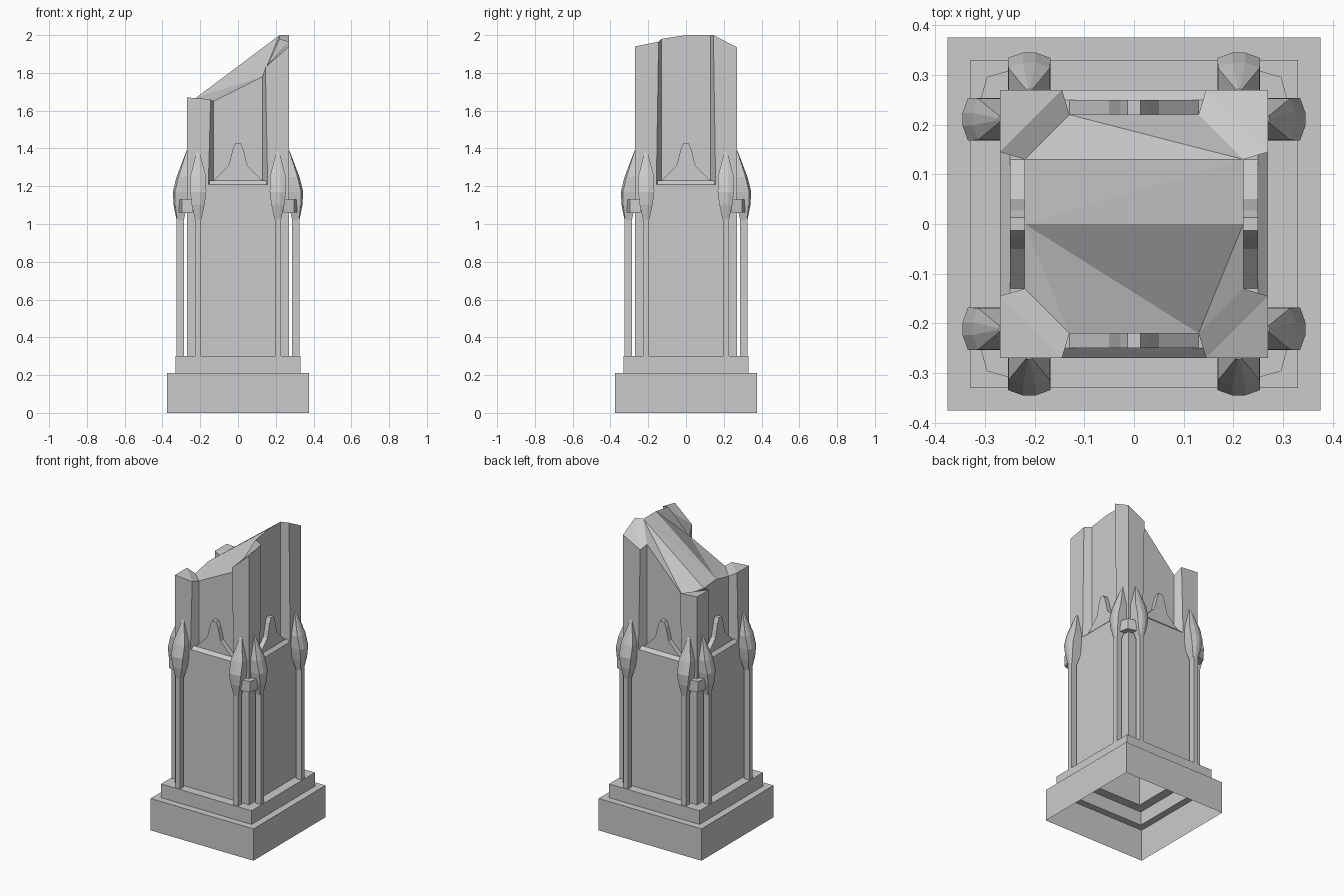
import bpy, bmesh
from mathutils import Matrix
from math import pi

if "Cube" in bpy.data.objects:
    bpy.data.objects.remove(bpy.data.objects["Cube"])

stone = bpy.data.materials.new("grey_stone")
stone.use_nodes = True
GREY = (0.6, 0.6, 0.6, 1)
stone.diffuse_color = GREY
stone.node_tree.nodes["Principled BSDF"].inputs["Base Color"].default_value = GREY


def finish(name, bm, turn=0):
    bmesh.ops.remove_doubles(bm, verts=bm.verts, dist=0.0001)
    bmesh.ops.recalc_face_normals(bm, faces=bm.faces)
    bm.transform(Matrix.Rotation(turn * pi / 2, 4, 'Z'))
    mesh = bpy.data.meshes.new(name)
    bm.to_mesh(mesh)
    bm.free()
    mesh.materials.append(stone)
    obj = bpy.data.objects.new(name, mesh)
    bpy.context.collection.objects.link(obj)
    return obj


def loft(name, rings, turn=0, caps=True):
    """Skin a stack of rings, each a list of points."""
    bm = bmesh.new()
    loops = [[bm.verts.new(p) for p in ring] for ring in rings]
    n = len(loops[0])
    for a, b in zip(loops, loops[1:]):
        for i in range(n):
            j = (i + 1) % n
            bm.faces.new((a[i], a[j], b[j], b[i]))
    if caps:
        bm.faces.new(loops[0])
        bm.faces.new(loops[-1])
    return finish(name, bm, turn)


def square(h, z):
    return [(h, h, z), (-h, h, z), (-h, -h, z), (h, -h, z)]


def level(points, z):
    return [(x, y, z) for x, y in points]


# Stepped plinth and lower shaft: one shell, open underneath
loft("plinth_and_shaft", [square(h, z) for h, z in (
    (0.375, 0), (0.375, 0.21), (0.33, 0.21), (0.33, 0.3), (0.27, 0.3), (0.27, 1.21))], caps=False)

# Broken upper shaft: corner piers with recessed panels between them.
# Per corner: start jamb, pier edge, pier corner, pier edge, end jamb (top heights)
corners = {
    (1, 1): (2.0, 2.0, 1.935, 1.87, 1.89),
    (-1, 1): (1.62, 1.66, 1.67, 1.67, 1.66),
    (-1, -1): (1.64, 1.67, 1.67, 1.66, 1.65),
    (1, -1): (1.78, 1.83, 1.94, 1.965, 1.98),
}
bm = bmesh.new()
low, top = [], []
for (sx, sy), heights in corners.items():
    def ring(t):
        pts = [(0.22, 0.13), (0.27, t), (0.27, 0.27), (t, 0.27), (0.13, 0.22)]
        if sx * sy < 0:
            pts.reverse()
        return [(sx * x, sy * y) for x, y in pts]
    low += [bm.verts.new((x, y, 1.21)) for x, y in ring(0.157)]
    top += [bm.verts.new((x, y, z)) for (x, y), z in zip(ring(0.145), heights)]
for i in range(20):
    j = (i + 1) % 20
    bm.faces.new((low[i], low[j], top[j], top[i]))
for c in range(0, 20, 5):
    edge_a, tip, edge_b = top[c + 1:c + 4]
    bm.faces.new((top[c], edge_a, edge_b, top[c + 4]))
    bm.faces.new((edge_a, tip, edge_b))
# Sloping fracture across the core
west = bm.verts.new((-0.22, 0, 1.67))
east = bm.verts.new((0.22, 0, 2.0))
ne, nne, nnw, nw = top[0], top[4], top[5], top[9]
sw, ssw, sse, se = top[10], top[14], top[15], top[19]
for f in ((ne, nne, nnw), (ne, nnw, nw), (ne, nw, west), (ne, west, east),
          (east, west, sse), (east, sse, se), (west, ssw, sse), (west, sw, ssw),
          (west, nw, sw), (east, se, ne)):
    bm.faces.new(f)
finish("broken_upper_shaft", bm)

# Arched ornament outline, right half from foot to tip
half = [(0.135, 1.225), (0.05, 1.31), (0.027, 1.4), (0.013, 1.43)]
arch = half + [(-x, z) for x, z in reversed(half)]

for k in range(4):
    # Sloping sill at the foot of each recessed panel
    loft("panel_sill", [
        [(x, -0.27, 1.21), (x, -0.25, 1.23), (x, -0.215, 1.23), (x, -0.215, 1.21)]
        for x in (-0.15, 0.15)], k)
    loft("arched_ornament", [[(x, y, z) for x, z in arch] for y in (-0.25, -0.215)], k)

    for s in (-1, 1):
        # Slender column standing clear of the shaft
        c = s * 0.211
        foot = [(c - 0.016, -0.325), (c + 0.016, -0.325), (c + 0.016, -0.287), (c - 0.016, -0.287)]
        loft("slender_column", [level(foot, 0.3), level(foot, 1.05)], k)

        # Faceted capital: height, half width, reach, inner side
        rings = []
        for z, w, r, inner in ((1.02, 0.016, 0.325, 0.287), (1.1, 0.034, 0.341, 0.268),
                               (1.17, 0.043, 0.345, 0.26), (1.25, 0.042, 0.325, 0.26),
                               (1.39, 0.006, 0.272, 0.26)):
            rings.append(level([(c - w, -inner), (c - w, -r + w * 0.25), (c - w * 0.3, -r),
                                (c + w * 0.3, -r), (c + w, -r + w * 0.25), (c + w, -inner)], z))
        loft("column_capital", rings, k)

    # Collar joining the two columns at each corner
    collar = [(0.24, 0.24), (0.312, 0.24), (0.296, 0.296), (0.24, 0.312)]
    loft("corner_collar", [level(collar, 1.06), level(collar, 1.13)], k)
